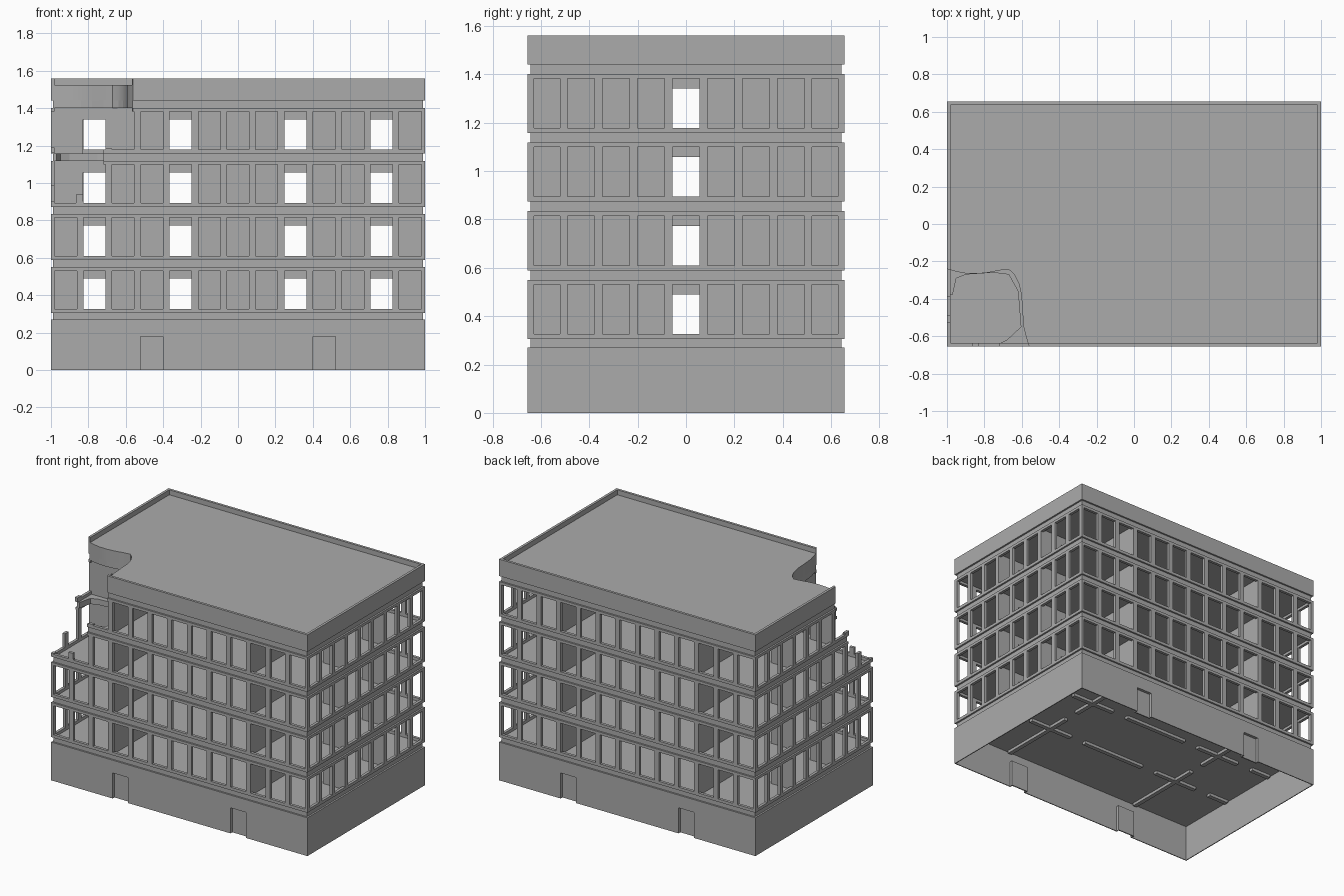
import bpy, bmesh

cube = bpy.data.objects.get("Cube")
if cube:
    bpy.data.objects.remove(cube, do_unlink=True)

# Single plain concrete colour
concrete = bpy.data.materials.new("concrete_grey")
concrete.use_nodes = True
GREY = (0.41, 0.41, 0.41, 1)
concrete.diffuse_color = GREY
concrete.node_tree.nodes["Principled BSDF"].inputs["Base Color"].default_value = GREY

HX, HY, T = 1.0, 0.655, 0.02           # half sizes and facade thickness
BASE_T = 0.006                         # thin shell of the ground storey
FLOOR0, PITCH, STOREY = 0.305, 0.284, 0.245
SLAB = 0.04


def finish(name, bm):
    bmesh.ops.recalc_face_normals(bm, faces=bm.faces)
    mesh = bpy.data.meshes.new(name)
    bm.to_mesh(mesh)
    bm.free()
    mesh.materials.append(concrete)
    ob = bpy.data.objects.new(name, mesh)
    bpy.context.collection.objects.link(ob)
    return ob


def box(name, x0, x1, y0, y1, z0, z1):
    bm = bmesh.new()
    bmesh.ops.create_cube(bm, size=1)
    for v in bm.verts:
        v.co.x = x1 if v.co.x > 0 else x0
        v.co.y = y1 if v.co.y > 0 else y0
        v.co.z = z1 if v.co.z > 0 else z0
    return finish(name, bm)


def panel(name, axis, inner, outer, u0, u1, z0, z1, holes):
    """Upright wall along an axis, with rectangular openings (u0, u1, z0, z1)."""
    us = sorted({u0, u1, *[h[0] for h in holes], *[h[1] for h in holes]})
    zs = sorted({z0, z1, *[h[2] for h in holes], *[h[3] for h in holes]})
    bm = bmesh.new()
    place = (lambda u, z: (u, inner, z)) if axis == "x" else (lambda u, z: (inner, u, z))
    grid = [[bm.verts.new(place(u, z)) for z in zs] for u in us]
    for i in range(len(us) - 1):
        for j in range(len(zs) - 1):
            cu, cz = (us[i] + us[i + 1]) / 2, (zs[j] + zs[j + 1]) / 2
            if not any(a < cu < b and c < cz < d for a, b, c, d in holes):
                bm.faces.new((grid[i][j], grid[i + 1][j], grid[i + 1][j + 1], grid[i][j + 1]))
    bmesh.ops.delete(bm, geom=[v for v in bm.verts if not v.link_faces], context="VERTS")
    ext = bmesh.ops.extrude_face_region(bm, geom=bm.faces[:])
    for v in ext["geom"]:
        if isinstance(v, bmesh.types.BMVert):
            v.co["xyz".index("y" if axis == "x" else "x")] = outer
    return finish(name, bm)


def prism(name, outline, z0, z1):
    bm = bmesh.new()
    face = bm.faces.new([bm.verts.new((x, y, z0)) for x, y in outline])
    ext = bmesh.ops.extrude_face_region(bm, geom=[face])
    for v in ext["geom"]:
        if isinstance(v, bmesh.types.BMVert):
            v.co.z = z1
    return finish(name, bm)


def cut(ob, *cutters):
    for c in cutters:
        mod = ob.modifiers.new("break", "BOOLEAN")
        mod.operation, mod.solver, mod.object = "DIFFERENCE", "EXACT", c
        bpy.context.view_layer.objects.active = ob
        bpy.ops.object.modifier_apply(modifier=mod.name)


# Ground storey: open-bottomed shell with two recessed doors front and back
doors = [(s * 0.46 - 0.06, s * 0.46 + 0.06, 0.0, 0.18) for s in (-1, 1)]
for s, side in ((-1, "front"), (1, "back")):
    panel(f"base_wall_{side}", "x", s * (HY - BASE_T), s * HY, -HX, HX, 0, 0.27, doors)
    for i, door in enumerate(doors):
        a, b, _, top = door
        panel(f"door_frame_{side}_{i + 1}", "x", s * (HY - 0.028), s * (HY - BASE_T),
              a - 0.006, b + 0.006, 0, top + 0.006, [door])
        ys = sorted((s * (HY - 0.028), s * (HY - 0.02)))
        box(f"door_{side}_{i + 1}", a, b, *ys, 0, top)
for s, side in ((1, "left"), (-1, "right")):
    panel(f"base_wall_{side}", "y", s * (HX - BASE_T), s * HX,
          -HY + BASE_T, HY - BASE_T, 0, 0.27, [])

# Ledge closing the top of the ground storey
box("base_ledge", -HX, HX, -HY, HY, 0.255, 0.27)

# Floor slabs, slightly set back so they read as grooves
slabs = []
for k in range(5):
    z = FLOOR0 + k * PITCH
    slabs.append(box(f"floor_slab_{k + 1}", -0.988, 0.988, -0.643, 0.643, z - SLAB, z))

# Window columns along the long and short sides
long_windows = [(k * 0.1535 - 0.059, k * 0.1535 + 0.059) for k in range(-6, 7)]
short_windows = [(max(k * 0.1445 - 0.056, -0.628), min(k * 0.1445 + 0.056, 0.628))
                 for k in range(-4, 5)]
corridor_doors = [s * k * 0.1535 for k in (2, 5) for s in (-1, 1)]

facades = {}
for k in range(4):
    z = FLOOR0 + k * PITCH
    top = z + STOREY
    lights = lambda cols: [(a, b, z + 0.021, z + 0.226) for a, b in cols]
    # Facade frames
    for s, side in ((-1, "front"), (1, "back")):
        facades[side, k] = panel(f"facade_{side}_{k + 1}", "x", s * (HY - T), s * HY,
                                 -HX, HX, z, top, lights(long_windows))
    for s, side in ((1, "left"), (-1, "right")):
        facades[side, k] = panel(f"facade_{side}_{k + 1}", "y", s * (HX - T), s * HX,
                                 -HY + T, HY - T, z, top, lights(short_windows))
    # Partitions; the lowest ones show as ribs under the first slab
    foot = z - 0.07 if k == 0 else z
    for s in (-1, 1):
        panel(f"corridor_wall_{k + 1}", "x", s * 0.218 - 0.015, s * 0.218 + 0.015,
              -HX + T, HX - T, foot, top,
              [(d - 0.06, d + 0.06, foot, z + 0.184) for d in corridor_doors])
        panel(f"cross_wall_{k + 1}", "y", s * 0.54 - 0.015, s * 0.54 + 0.015,
              -HY + T, HY - T, foot, top, [(-0.056, 0.056, foot, z + 0.184)])

# Roof with a low upright parapet around a sunken deck
roof = box("roof", -HX, HX, -HY, HY, FLOOR0 + 4 * PITCH, 1.56)
bm = bmesh.new()
bm.from_mesh(roof.data)
deck = max(bm.faces, key=lambda f: f.calc_center_median().z)
bmesh.ops.inset_region(bm, faces=[deck], thickness=0.025)
deck = bmesh.ops.extrude_discrete_faces(bm, faces=[deck])["faces"][0]
for v in deck.verts:
    v.co.z -= 0.035
bm.to_mesh(roof.data)
bm.free()

# Collapsed corner: a wide bite at the top, a smaller one below it
wide = [(-1.1, -0.8), (-1.1, -0.23), (-1, -0.24), (-0.95, -0.255), (-0.9, -0.264),
        (-0.84, -0.266), (-0.78, -0.26), (-0.72, -0.248), (-0.67, -0.242), (-0.64, -0.27),
        (-0.615, -0.32), (-0.602, -0.38), (-0.597, -0.46), (-0.59, -0.55),
        (-0.575, -0.61), (-0.56, -0.66), (-0.56, -0.8)]
small = [(-1.1, -0.8), (-1.1, -0.39), (-0.97, -0.38), (-0.95, -0.29), (-0.9, -0.27),
         (-0.75, -0.26), (-0.67, -0.27), (-0.62, -0.36), (-0.605, -0.55),
         (-0.68, -0.62), (-0.72, -0.64), (-0.72, -0.8)]
upper_bite = prism("upper_bite", wide, 1.185, 1.7)
lower_bite = prism("lower_bite", small, 0.9, 1.2)
cut(roof, upper_bite)
cut(slabs[4], upper_bite)
cut(slabs[3], lower_bite)
for side in ("front", "right"):
    cut(facades[side, 3], upper_bite, lower_bite)
    cut(facades[side, 2], lower_bite)
for c in (upper_bite, lower_bite):
    bpy.data.objects.remove(c, do_unlink=True)

# Broken stumps left standing in the collapsed corner
box("broken_post_side", -1, -0.98, -0.53, -0.49, 0.89, 0.99)
box("broken_post_front", -0.865, -0.83, -HY, -HY + T, 0.89, 0.94)
box("broken_post_tall", -1, -0.98, -0.39, -0.35, 1.16, 1.19)

# Smooth the curved break while keeping hard corners
bpy.ops.object.select_all(action="DESELECT")
roof.select_set(True)
bpy.context.view_layer.objects.active = roof
bpy.ops.object.shade_smooth_by_angle()
